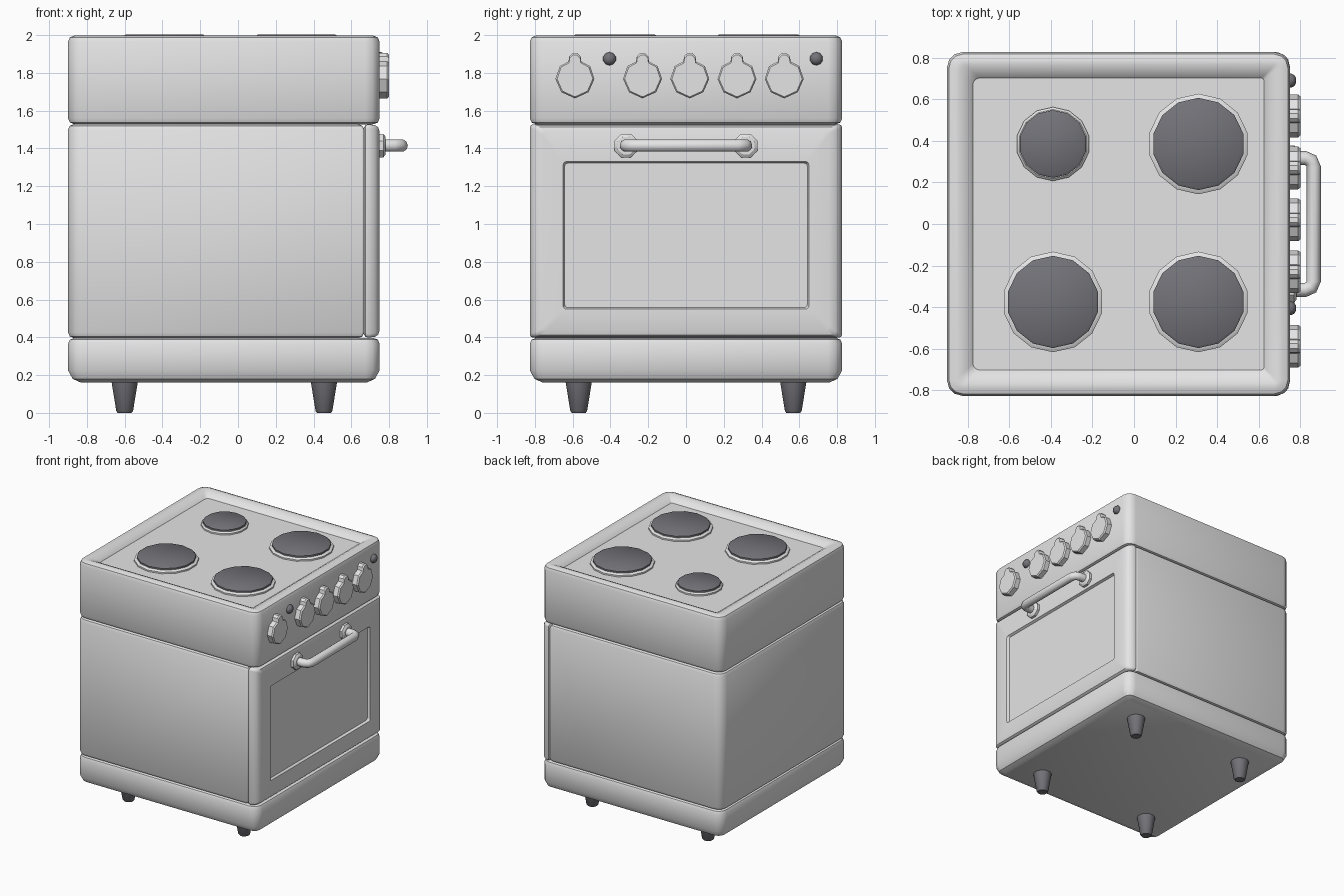
import bpy, bmesh, math
from mathutils import Vector

if "Cube" in bpy.data.objects:
    bpy.data.objects.remove(bpy.data.objects["Cube"])


def material(name, rgb):
    m = bpy.data.materials.new(name)
    m.diffuse_color = (*rgb, 1)
    m.use_nodes = True
    m.node_tree.nodes["Principled BSDF"].inputs["Base Color"].default_value = m.diffuse_color
    return m


ENAMEL = material("light_grey_enamel", (0.78, 0.78, 0.79))
DARK = material("dark_grey_iron", (0.17, 0.17, 0.19))


def loft(name, rings, mat, angle=35):
    """Skin a stack of equal-length point rings and cap both ends."""
    bm = bmesh.new()
    rows = [[bm.verts.new(p) for p in ring] for ring in rings]
    n = len(rows[0])
    for a, b in zip(rows, rows[1:]):
        for i in range(n):
            j = (i + 1) % n
            bm.faces.new((a[i], a[j], b[j], b[i]))
    bm.faces.new(rows[0])
    bm.faces.new(rows[-1])
    bmesh.ops.recalc_face_normals(bm, faces=bm.faces)
    me = bpy.data.meshes.new(name)
    bm.to_mesh(me)
    bm.free()
    me.shade_smooth()
    me.set_sharp_from_angle(angle=math.radians(angle))
    me.materials.append(mat)
    ob = bpy.data.objects.new(name, me)
    bpy.context.collection.objects.link(ob)
    return ob


def round_rect(u0, u1, v0, v1, r_hi, r_lo, seg=3):
    """Rounded rectangle; r_hi rounds the corners on the u1 side, r_lo those on u0."""
    pts = []
    for k, (u, v, su, sv, r) in enumerate(((u1, v1, -1, -1, r_hi), (u0, v1, 1, -1, r_lo),
                                           (u0, v0, 1, 1, r_lo), (u1, v0, -1, 1, r_hi))):
        for i in range(seg + 1):
            a = math.pi / 2 * (k + i / seg)
            pts.append((u + su * r + r * math.cos(a), v + sv * r + r * math.sin(a)))
    return pts


X0, X1, Y = -0.90, 0.75, 0.827


def slab(name, x1, profile, r_front=0.075):
    """Upright cabinet section from (inset, z) pairs."""
    rings = []
    for d, z in profile:
        rf, rb = max(r_front - d, 0.012), max(0.075 - d, 0.03)
        rings.append([(u, v, z) for u, v in round_rect(X0 + d, x1 - d, -Y + d, Y - d, rf, rb)])
    return loft(name, rings, ENAMEL)


def disc(name, cx, cy, profile, sides, mat, axis="z", angle=35):
    """Turned part from (radius, height) pairs, along z or along x."""
    rings = []
    for r, h in profile:
        ring = []
        for i in range(sides):
            a = 2 * math.pi * (i + 0.5) / sides
            u, v = cx + r * math.cos(a), cy + r * math.sin(a)
            ring.append((u, v, h) if axis == "z" else (h, u, v))
        rings.append(ring)
    return loft(name, rings, mat, angle)


# cabinet sections
slab("base", X1, [(0.07, 0.16), (0.025, 0.18), (0, 0.225), (0, 0.365), (0.01, 0.388), (0.035, 0.397)])
slab("oven_body", 0.668, [(0.035, 0.395), (0.01, 0.404), (0, 0.425), (0, 1.50),
                          (0.01, 1.52), (0.035, 1.53)], r_front=0.012)
slab("hob_block", X1, [(0.035, 1.528), (0.01, 1.537), (0, 1.56), (0, 1.965), (0.01, 1.988),
                       (0.035, 1.998), (0.06, 1.998), (0.09, 1.985), (0.122, 1.965), (0.125, 1.96)])

# oven door with recessed window: (y inset, z inset, x)
door = []
for dy, dz, x in ((0.02, 0.02, 0.665), (0, 0.005, 0.675), (0, 0, 0.69), (0.015, 0.005, 0.725),
                  (0.035, 0.015, 0.742), (0.07, 0.04, 0.75)):
    door.append([(x, u, v) for u, v in round_rect(-Y + dy, Y - dy, 0.398 + dz, 1.528 - dz, 0.02, 0.02)])
for d, x in ((0, 0.75), (0.008, 0.73)):
    door.append([(x, u, v) for u, v in round_rect(-0.65 + d, 0.65 - d, 0.55 + d, 1.33 - d, 0.015, 0.015)])
loft("oven_door", door, ENAMEL)

# hotplates with their rings
for i, (x, y, r) in enumerate(((-0.39, -0.375, 0.222), (0.31, -0.375, 0.222),
                               (0.31, 0.385, 0.222), (-0.39, 0.385, 0.163))):
    disc(f"hotplate_ring_{i + 1}", x, y, [(r * 1.09, 1.95), (r * 1.09, 1.972), (r * 1.02, 1.982)], 14, ENAMEL)
    disc(f"hotplate_{i + 1}", x, y, [(r, 1.96), (r, 1.995), (r - 0.012, 2.003)], 14, DARK)

# control knobs with a pointer tab
half = [(0.0, -0.103), (0.072, -0.07), (0.103, 0.0), (0.08, 0.068), (0.034, 0.092), (0.03, 0.12), (0.012, 0.137)]
outline = half + [(-u, v) for u, v in reversed(half[1:])]
for i, y in enumerate((-0.588, -0.23, 0.02, 0.27, 0.52)):
    rings = [[(x, y + u * s, 1.768 + v * s) for u, v in outline]
             for x, s in ((0.74, 1), (0.79, 1), (0.80, 0.92))]
    loft(f"knob_{i + 1}", rings, ENAMEL, 30)

# indicator lamps
for i, y in enumerate((-0.405, 0.69)):
    disc(f"indicator_lamp_{i + 1}", y, 1.875,
         [(0.035, 0.74), (0.035, 0.758), (0.027, 0.772), (0.012, 0.78)], 10, DARK, "x", 60)

# door handle: bent tube and mounting collars
HZ, HY = 1.415, 0.317
for side, s in (("left", -1), ("right", 1)):
    disc(f"handle_collar_{side}", s * HY, HZ, [(0.067, 0.74), (0.067, 0.77), (0.05, 0.782)], 8, ENAMEL, "x")
path = [(0.75, -HY), (0.825, -HY), (0.853, -HY + 0.012), (0.865, -HY + 0.04)]
path += [(x, -y) for x, y in reversed(path)]
rings = []
for i, p in enumerate(path):
    a, b = path[max(i - 1, 0)], path[min(i + 1, len(path) - 1)]
    t = Vector((b[0] - a[0], b[1] - a[1], 0)).normalized()
    side = Vector((t.y, -t.x, 0))
    c = Vector((p[0], p[1], HZ))
    rings.append([c + 0.034 * (side * math.cos(k * math.pi / 5) + Vector((0, 0, 1)) * math.sin(k * math.pi / 5))
                  for k in range(10)])
loft("door_handle", rings, ENAMEL, 60)

# tapered feet
for x, fb in ((-0.60, "left"), (0.455, "right")):
    for y, lr in ((-0.568, "front"), (0.568, "back")):
        disc(f"foot_{lr}_{fb}", x, y, [(0.038, 0), (0.046, 0.01), (0.073, 0.17)], 12, DARK)
